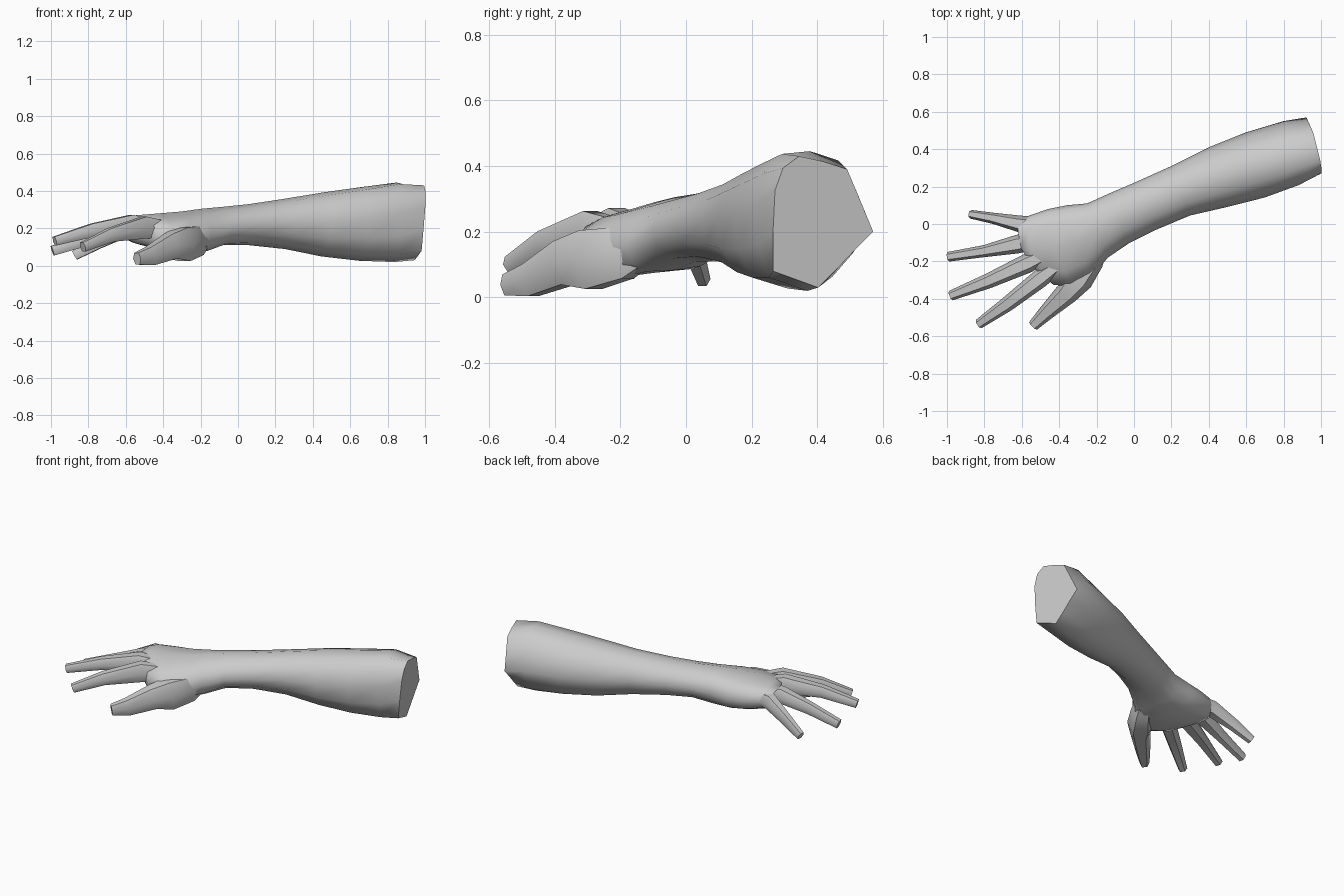
import bpy, bmesh, math
from mathutils import Vector

if "Cube" in bpy.data.objects:
    bpy.data.objects.remove(bpy.data.objects["Cube"], do_unlink=True)

skin = bpy.data.materials.new("plain grey")
skin.use_nodes = True
GREY = (0.6, 0.6, 0.6, 1.0)
skin.diffuse_color = GREY
skin.node_tree.nodes["Principled BSDF"].inputs["Base Color"].default_value = GREY


def loft(name, rings, angle):
    """Skin a list of equal-length point rings and close both ends."""
    bm = bmesh.new()
    loops = [[bm.verts.new(p) for p in ring] for ring in rings]
    n = len(loops[0])
    for a, b in zip(loops, loops[1:]):
        for i in range(n):
            j = (i + 1) % n
            bm.faces.new((a[i], a[j], b[j], b[i]))
    bm.faces.new(loops[0])
    bm.faces.new(loops[-1])
    bmesh.ops.recalc_face_normals(bm, faces=bm.faces[:])
    mesh = bpy.data.meshes.new(name)
    bm.to_mesh(mesh)
    bm.free()
    mesh.materials.append(skin)
    obj = bpy.data.objects.new(name, mesh)
    bpy.context.collection.objects.link(obj)
    bpy.ops.object.select_all(action='DESELECT')
    obj.select_set(True)
    bpy.context.view_layer.objects.active = obj
    bpy.ops.object.shade_smooth_by_angle(angle=math.radians(angle))
    return obj


# Cross-sections: angular at the elbow, round at the wrist, boxy at the palm
def rounded(power):
    pts = [(math.cos(k * math.pi / 6), math.sin(k * math.pi / 6)) for k in range(12)]
    return [tuple(math.copysign(abs(c) ** power, c) for c in p) for p in pts]


ELBOW = [(1, -.15), (.74, .33), (.48, .8), (0, .92), (-.48, 1), (-.8, .82),
         (-.96, .48), (-1, -.15), (-1, -.75), (-.1, -1), (.27, -.72), (.63, -.43)]
ROUND = rounded(1)
PALM = rounded(.65)

# back edge x, y, front edge x, y, top, bottom, shape, blend, bow, front drop
SECTIONS = [
    (.925, .57, .995, .265, .43, .03, ELBOW, 1, 0, 0),
    (.80, .55, .88, .205, .453, .02, ELBOW, .45, 0, 0),
    (.60, .49, .70, .14, .425, .027, ELBOW, .3, 0, 0),
    (.40, .41, .50, .09, .395, .05, ELBOW, .2, 0, 0),
    (.20, .31, .30, .045, .36, .09, ELBOW, .1, 0, 0),
    (.00, .22, .12, -.03, .33, .11, ROUND, 1, 0, 0),
    (-.14, .16, -.03, -.105, .315, .11, ROUND, 1, 0, .01),
    (-.25, .11, -.14, -.18, .305, .083, PALM, .4, 0, .03),
    (-.36, .10, -.23, -.29, .29, .075, PALM, .6, .01, .045),
    (-.46, .08, -.33, -.335, .28, .09, PALM, .8, .03, .045),
    (-.56, .045, -.43, -.325, .27, .12, PALM, .9, .055, .03),
    (-.61, .025, -.475, -.29, .25, .15, PALM, .7, .06, .02),
]


def arm_ring(bx, by, fx, fy, top, bottom, shape, blend, bow, drop):
    back, front = Vector((bx, by, 0)), Vector((fx, fy, 0))
    mid, half = (back + front) / 2, (back - front) / 2
    ring = []
    for s, r in zip(shape, ROUND):
        u = r[0] + (s[0] - r[0]) * blend
        v = r[1] + (s[1] - r[1]) * blend
        p = mid + half * u
        p.x -= bow * (1 - u * u)
        if shape is ELBOW:
            p.x += .018 * v * blend
        p.z = (top + bottom) / 2 + v * (top - bottom) / 2 - drop * max(0, -u)
        ring.append(p)
    return ring


loft("forearm_and_palm", [arm_ring(*s) for s in SECTIONS], 68)

# Fingers and thumb: centre x, y, z, half width, half height
HEX = [(1, 0), (.55, 1), (-.55, 1), (-1, 0), (-.55, -1), (.55, -1)]
DIGITS = {
    "little_finger": [(-.46, -.005, .20, .04, .04), (-.61, .0, .195, .045, .045),
                      (-.75, .03, .125, .03, .035), (-.872, .052, .056, .023, .025)],
    "ring_finger": [(-.48, -.08, .205, .04, .04), (-.62, -.107, .20, .05, .046),
                    (-.80, -.145, .145, .032, .035), (-.992, -.175, .08, .026, .026)],
    "middle_finger": [(-.42, -.14, .20, .035, .04), (-.57, -.21, .22, .052, .052),
                      (-.78, -.305, .19, .04, .035), (-.98, -.383, .132, .027, .024)],
    "index_finger": [(-.35, -.18, .19, .03, .04), (-.50, -.29, .205, .05, .058),
                     (-.68, -.43, .165, .04, .037), (-.83, -.535, .10, .027, .025)],
    "thumb": [(-.15, -.06, .19, .03, .04), (-.225, -.195, .135, .065, .08),
              (-.295, -.29, .115, .08, .09), (-.36, -.37, .105, .062, .068),
              (-.47, -.475, .052, .042, .05), (-.54, -.545, .038, .029, .032)],
}


def digit_ring(path, i):
    # Each ring stands square to the path
    a = Vector(path[max(i - 1, 0)][:3])
    b = Vector(path[min(i + 1, len(path) - 1)][:3])
    along = (b - a).normalized()
    side = along.cross(Vector((0, 0, 1))).normalized()
    up = side.cross(along)
    x, y, z, w, h = path[i]
    return [Vector((x, y, z)) + side * (u * w) + up * (v * h) for u, v in HEX]


for name, path in DIGITS.items():
    loft(name, [digit_ring(path, i) for i in range(len(path))], 62)
